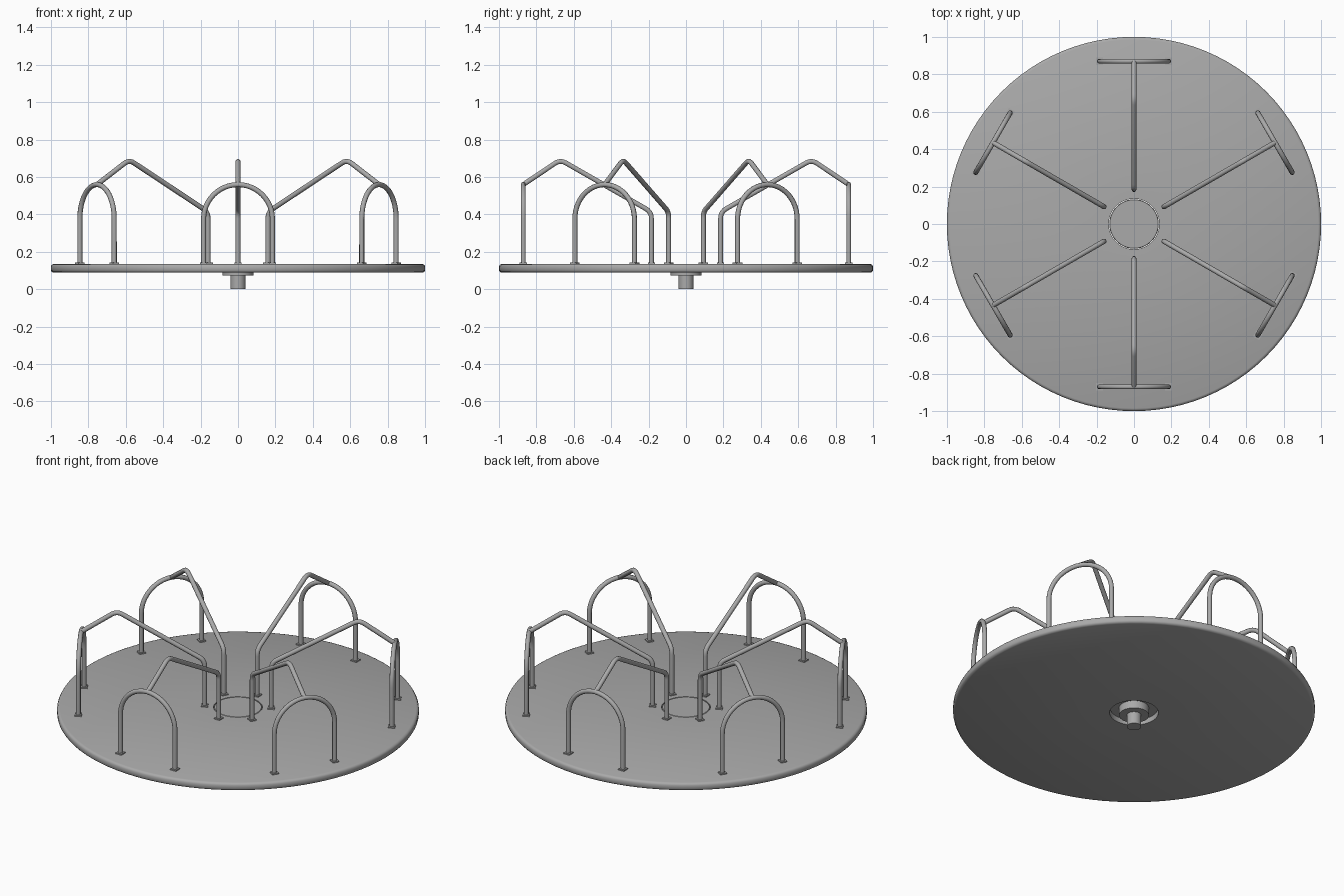
import bpy
import math
from mathutils import Matrix, Vector

cube = bpy.data.objects.get("Cube")
if cube:
    bpy.data.objects.remove(cube)

GREY = (0.40, 0.40, 0.40, 1)
steel = bpy.data.materials.new("grey_metal")
steel.use_nodes = True
steel.diffuse_color = GREY
steel.node_tree.nodes["Principled BSDF"].inputs["Base Color"].default_value = GREY

DECK = 0.135      # height of the platform top
TUBE = 0.0135     # radius of the rails
ARCH_R = 0.87     # distance of the arches from the centre
HALF = 0.184      # half width of an arch
SPRING = 0.375    # height where an arch starts to curve


def smooth(obj):
    bpy.ops.object.select_all(action="DESELECT")
    obj.select_set(True)
    bpy.context.view_layer.objects.active = obj
    bpy.ops.object.shade_smooth_by_angle(angle=math.radians(40))


def lathe(name, profile, sides=96):
    """Spin a list of (radius, height) points around z; radius 0 closes the end."""
    verts, rings, faces = [], [], []
    for r, z in profile:
        n = sides if r > 0 else 1
        rings.append([len(verts) + i for i in range(n)])
        verts += [(r * math.cos(math.tau * i / sides), r * math.sin(math.tau * i / sides), z)
                  for i in range(n)]
    for a, b in zip(rings, rings[1:]):
        for i in range(sides):
            j = (i + 1) % sides
            quad = [a[i % len(a)], a[j % len(a)], b[j % len(b)], b[i % len(b)]]
            faces.append(list(dict.fromkeys(quad)))
    mesh = bpy.data.meshes.new(name)
    mesh.from_pydata(verts, [], faces)
    mesh.materials.append(steel)
    obj = bpy.data.objects.new(name, mesh)
    bpy.context.collection.objects.link(obj)
    smooth(obj)
    return obj


def round_corners(points, radius, steps=5):
    """Replace the inner corners of a path by short curves."""
    pts = [Vector(p) for p in points]
    path = [pts[0]]
    for a, b, c in zip(pts, pts[1:], pts[2:]):
        p, q = b + (a - b).normalized() * radius, b + (c - b).normalized() * radius
        for k in range(steps + 1):
            t = k / steps
            path.append(p * (1 - t) ** 2 + b * 2 * t * (1 - t) + q * t * t)
    return path + [pts[-1]]


def tube(name, path, turn):
    curve = bpy.data.curves.new(name, "CURVE")
    curve.dimensions = "3D"
    curve.bevel_depth = TUBE
    curve.bevel_resolution = 3
    curve.use_fill_caps = True
    spline = curve.splines.new("POLY")
    spline.points.add(len(path) - 1)
    for point, co in zip(spline.points, path):
        point.co = (*(turn @ Vector(co)), 1)
    curve.materials.append(steel)
    obj = bpy.data.objects.new(name, curve)
    bpy.context.collection.objects.link(obj)
    bpy.ops.object.select_all(action="DESELECT")
    obj.select_set(True)
    bpy.context.view_layer.objects.active = obj
    bpy.ops.object.convert(target="MESH")
    smooth(bpy.context.object)


def foot_plate(name, x, y, turn):
    bpy.ops.mesh.primitive_cube_add(size=1)
    obj = bpy.context.object
    obj.name = name
    obj.data.transform(turn @ Matrix.Translation((x, y, DECK + 0.003))
                       @ Matrix.Diagonal((0.038, 0.038, 0.008, 1)))
    obj.data.materials.append(steel)


# Platform: disc with a softened rim and an open bearing recess below
lathe("platform", [(0.135, DECK), (0.985, DECK), (0.995, 0.131), (1, 0.122), (1, 0.1),
                   (0.995, 0.092), (0.985, 0.088), (0.135, 0.088), (0.135, DECK)])
# Centre cap, set in flush with the platform
lathe("centre_cap", [(0, DECK), (0.129, DECK), (0.132, DECK - 0.003), (0.132, 0.118), (0, 0.118)])
# Bearing collar and ground post
lathe("bearing_collar", [(0, 0.12), (0.083, 0.12), (0.083, 0.072), (0.04, 0.072), (0, 0.072)], 48)
lathe("ground_post", [(0, 0.1), (0.04, 0.1), (0.04, 0), (0, 0)], 32)

# Six handrails: an arch at the rim and a bent bar from its top to the centre
for n in range(6):
    turn = Matrix.Rotation(math.tau * (n / 6 + 0.25), 4, "Z")
    arc = [(ARCH_R, HALF * math.cos(math.pi * k / 24), SPRING + HALF * math.sin(math.pi * k / 24))
           for k in range(25)]
    tube(f"rim_arch_{n + 1}", [(ARCH_R, HALF, DECK - 0.01)] + arc + [(ARCH_R, -HALF, DECK - 0.01)], turn)
    bar = [(ARCH_R, 0, SPRING + HALF), (0.672, 0, 0.692), (0.185, 0, 0.413), (0.185, 0, DECK - 0.01)]
    tube(f"radial_bar_{n + 1}", round_corners(bar, 0.035), turn)
    foot_plate(f"bar_foot_{n + 1}", 0.185, 0, turn)
    for side, y in (("left", HALF), ("right", -HALF)):
        foot_plate(f"arch_foot_{side}_{n + 1}", ARCH_R, y, turn)
